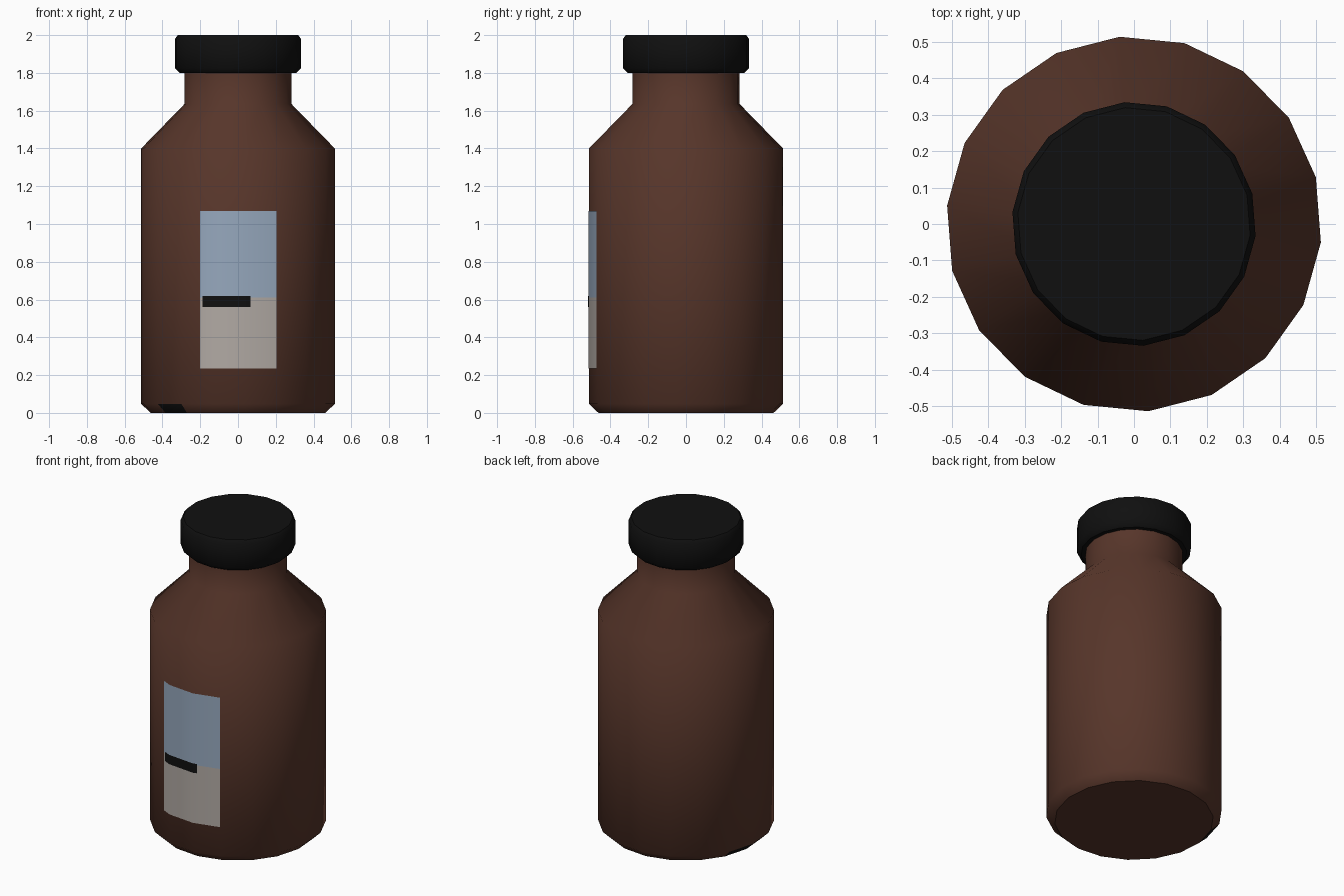
import bpy, bmesh, math

if "Cube" in bpy.data.objects:
    bpy.data.objects.remove(bpy.data.objects["Cube"])

SIDES = 18
OFFSET = math.radians(14.4)      # rotation of the facets
R = 0.515                        # bottle radius


def material(name, r, g, b):
    m = bpy.data.materials.new(name)
    m.diffuse_color = (r, g, b, 1)
    m.use_nodes = True
    m.node_tree.nodes["Principled BSDF"].inputs["Base Color"].default_value = m.diffuse_color
    return m


brown = material("brown_glass", 0.095, 0.036, 0.023)
black = material("black", 0.005, 0.005, 0.005)
blue = material("label_blue", 0.305, 0.392, 0.51)
cream = material("label_cream", 0.44, 0.40, 0.37)


def finish(name, bm, mats):
    mesh = bpy.data.meshes.new(name)
    bm.to_mesh(mesh)
    bm.free()
    ob = bpy.data.objects.new(name, mesh)
    bpy.context.collection.objects.link(ob)
    for m in mats:
        mesh.materials.append(m)
    bpy.ops.object.select_all(action='DESELECT')
    ob.select_set(True)
    bpy.context.view_layer.objects.active = ob
    bpy.ops.object.shade_smooth_by_angle(angle=math.radians(50))
    for p in mesh.polygons:      # end discs stay flat
        if len(p.vertices) > 4:
            p.use_smooth = False
    return ob


def lathe(name, profile, mats):
    """Turn an (r, z) profile into a closed faceted solid."""
    bm = bmesh.new()
    rings = []
    for r, z in profile:
        angles = [OFFSET + 2 * math.pi * k / SIDES for k in range(SIDES)]
        rings.append([bm.verts.new((r * math.cos(a), r * math.sin(a), z)) for a in angles])
    for low, high in zip(rings, rings[1:]):
        for k in range(SIDES):
            n = (k + 1) % SIDES
            bm.faces.new((low[k], low[n], high[n], high[k]))
    bm.faces.new(rings[0][::-1])
    bm.faces.new(rings[-1])
    return finish(name, bm, mats)


def label_plate(name, x0, x1, z0, z1, lift, mat):
    """Thin sheet following the front facets between two x positions."""
    corners = [((R + lift) * math.cos(a), (R + lift) * math.sin(a))
               for a in (OFFSET + math.radians(d) for d in (220, 240, 260, 280, 300))]

    def at(x):
        for (xa, ya), (xb, yb) in zip(corners, corners[1:]):
            if xa <= x <= xb:
                return (x, ya + (yb - ya) * (x - xa) / (xb - xa))

    path = [at(x0)] + [c for c in corners if x0 < c[0] < x1] + [at(x1)]
    bm = bmesh.new()
    low = [bm.verts.new((x, y, z0)) for x, y in path]
    high = [bm.verts.new((x, y, z1)) for x, y in path]
    for k in range(len(path) - 1):
        bm.faces.new((low[k], low[k + 1], high[k + 1], high[k]))
    return finish(name, bm, [mat])


# Bottle with chamfered foot, sloped shoulder and neck
bottle = lathe("bottle", [(0.465, 0), (R, 0.048), (R, 1.40), (0.285, 1.635), (0.285, 1.82)],
               [brown, black])

# Two dark marks on the foot chamfer, chosen by direction
for p in bottle.data.polygons:
    c = p.center
    if c.z < 0.04 and len(p.vertices) == 4:
        a = math.degrees(math.atan2(c.y, c.x)) % 360
        if 215 < a < 234 or 155 < a < 174:
            p.material_index = 1

# Screw cap with bevelled rims
lathe("cap", [(0.31, 1.80), (0.335, 1.825), (0.335, 1.98), (0.32, 2.0)], [black])

# Front label: two colour fields and a dark bar
label_plate("label_top", -0.20, 0.205, 0.61, 1.07, 0.003, blue)
label_plate("label_bottom", -0.20, 0.205, 0.235, 0.61, 0.003, cream)
label_plate("label_bar", -0.187, 0.065, 0.56, 0.62, 0.006, black)
